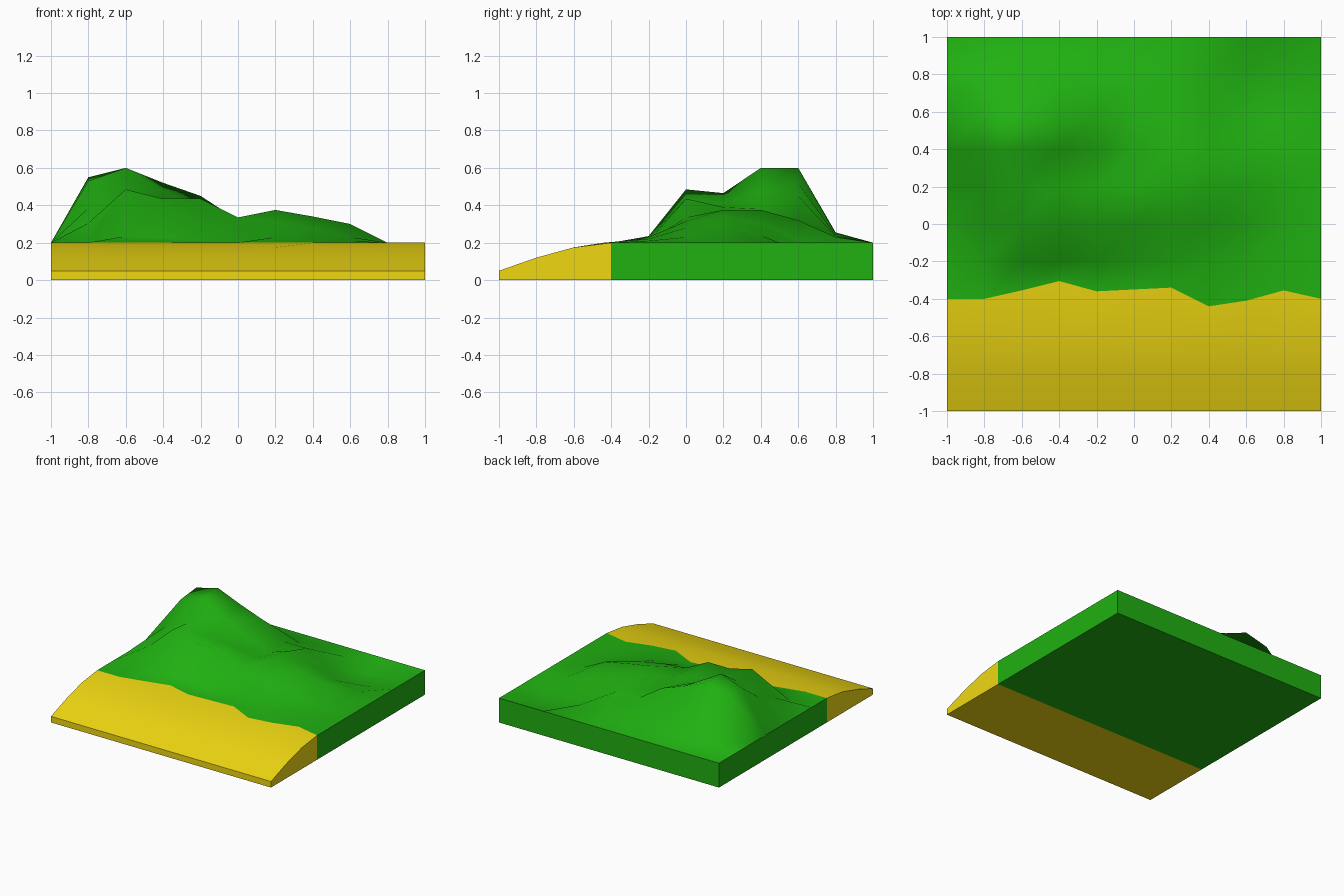
import bpy, bmesh

if "Cube" in bpy.data.objects:
    bpy.data.objects.remove(bpy.data.objects["Cube"])

N = 11
XS = [-1 + 0.2 * i for i in range(N)]

# Wavy line where sand meets grass (y value per column)
SHORE = [-0.4, -0.4, -0.355, -0.305, -0.36, -0.35, -0.34, -0.44, -0.41, -0.355, -0.4]

# Hill heights for the inner columns x = -0.8 .. 0.8, one row per y
HILLS = {
    -0.2: [0.205, 0.235, 0.225, 0.21, 0.205, 0.23, 0.22, 0.21, 0.20],
    0.0: [0.305, 0.485, 0.435, 0.435, 0.335, 0.315, 0.28, 0.23, 0.20],
    0.2: [0.385, 0.465, 0.41, 0.39, 0.335, 0.375, 0.34, 0.30, 0.20],
    0.4: [0.53, 0.60, 0.48, 0.38, 0.31, 0.375, 0.31, 0.24, 0.20],
    0.6: [0.55, 0.60, 0.52, 0.45, 0.32, 0.32, 0.22, 0.16, 0.16],
    0.8: [0.24, 0.255, 0.25, 0.24, 0.235, 0.23, 0.23, 0.14, 0.15],
}


def material(name, color):
    m = bpy.data.materials.new(name)
    m.diffuse_color = (*color, 1)
    m.use_nodes = True
    m.node_tree.nodes["Principled BSDF"].inputs["Base Color"].default_value = m.diffuse_color
    return m


def slab(name, rows, mat, y_front, y_back, open_side):
    """Height-field block: rows of points on top, straight walls, flat base."""
    bm = bmesh.new()
    top = [[bm.verts.new(p) for p in row] for row in rows]
    last = len(rows) - 1

    def base_y(r):
        return y_front if r == 0 else y_back if r == last else rows[r][0][1]

    low = [[bm.verts.new((p[0], base_y(r), 0)) for p in row]
           for r, row in enumerate(rows)]
    walls = []
    for r in range(last):
        for c in range(N - 1):
            f = bm.faces.new((top[r][c], top[r][c + 1], top[r + 1][c + 1], top[r + 1][c]))
            f.smooth = True
            bm.faces.new((low[r][c], low[r + 1][c], low[r + 1][c + 1], low[r][c + 1]))
        # left and right walls
        walls.append(bm.faces.new((top[r][0], top[r + 1][0], low[r + 1][0], low[r][0])))
        walls.append(bm.faces.new((top[r][-1], low[r][-1], low[r + 1][-1], top[r + 1][-1])))
    # outer wall; the hidden joint between sand and grass stays open
    r = last if open_side == "front" else 0
    for c in range(N - 1):
        walls.append(bm.faces.new((top[r][c], low[r][c], low[r][c + 1], top[r][c + 1])))
    bmesh.ops.recalc_face_normals(bm, faces=bm.faces)
    for f in walls:
        for e in f.edges:
            e.smooth = False
    me = bpy.data.meshes.new(name)
    bm.to_mesh(me)
    bm.free()
    me.materials.append(mat)
    ob = bpy.data.objects.new(name, me)
    bpy.context.collection.objects.link(ob)
    return ob


shore_row = [(x, y, 0.2) for x, y in zip(XS, SHORE)]

# Sandy beach sloping down to the front
beach = [[(x, y, z) for x in XS] for y, z in ((-1, 0.05), (-0.8, 0.12), (-0.6, 0.175))]
slab("beach", beach + [shore_row], material("sand", (0.87, 0.69, 0.006)), -1, -0.4, "back")

# Grassy hills with a level rim
grass = [shore_row]
for y, hs in HILLS.items():
    grass.append([(x, y, z) for x, z in zip(XS, [0.2] + hs + [0.2])])
grass.append([(x, 1, 0.2) for x in XS])
slab("grass_hills", grass, material("grass", (0.0144, 0.44, 0.0056)), -0.4, 1, "front")
